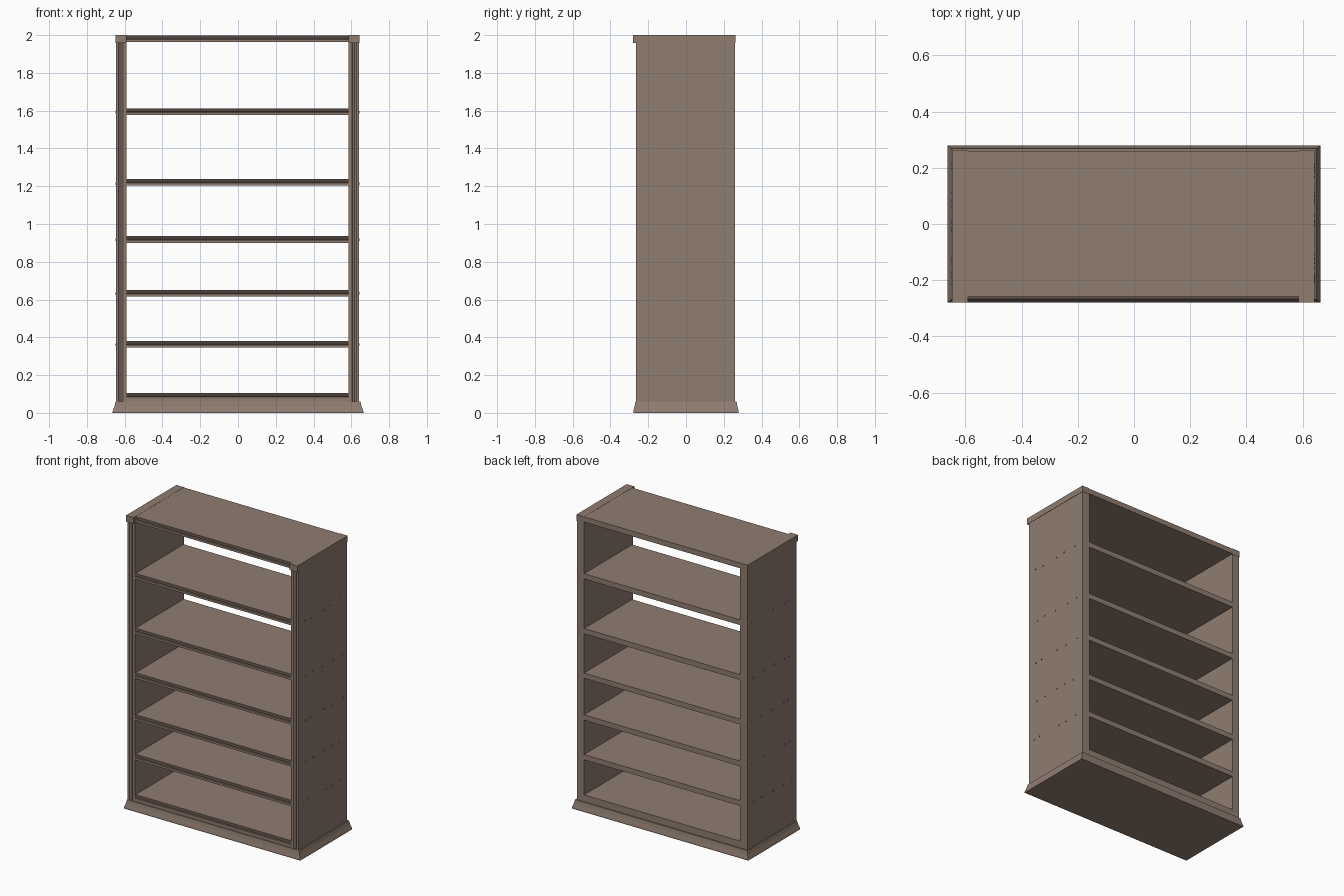
import bpy, bmesh, math, random
from mathutils import Vector

if "Cube" in bpy.data.objects:
    bpy.data.objects.remove(bpy.data.objects["Cube"])
random.seed(3)

wood = bpy.data.materials.new("brown wood")
wood.diffuse_color = (0.28, 0.205, 0.165, 1)
wood.use_nodes = True
wood.node_tree.nodes["Principled BSDF"].inputs["Base Color"].default_value = wood.diffuse_color

CX = -0.0025          # carcass centre
IN, OUT = 0.588, 0.643  # inner and outer face of the sides


def finish(name, bm):
    bmesh.ops.recalc_face_normals(bm, faces=bm.faces)
    me = bpy.data.meshes.new(name)
    bm.to_mesh(me)
    bm.free()
    me.materials.append(wood)
    ob = bpy.data.objects.new(name, me)
    bpy.context.collection.objects.link(ob)
    return ob


def prism(name, profile, offset):
    """Extrude a closed 3D outline along an offset vector."""
    bm = bmesh.new()
    face = bm.faces.new([bm.verts.new(p) for p in profile])
    new = bmesh.ops.extrude_face_region(bm, geom=[face])["geom"]
    moved = [v for v in new if isinstance(v, bmesh.types.BMVert)]
    bmesh.ops.translate(bm, verts=moved, vec=Vector(offset))
    return finish(name, bm)


def box(name, x0, x1, y0, y1, z0, z1):
    outline = [(x0, y0, z0), (x1, y0, z0), (x1, y1, z0), (x0, y1, z0)]
    return prism(name, outline, (0, 0, z1 - z0))


# Sides with a fluted front edge, and end caps on top of them
side_section = [(IN, 0.26), (IN, -0.265), (0.607, -0.265), (0.612, -0.257),
                (0.618, -0.254), (0.624, -0.257), (0.629, -0.265),
                (OUT, -0.265), (OUT, 0.26)]
for s, tag in ((-1, "left"), (1, "right")):
    prism(tag + "_side", [(CX + s * x, y, 0.06) for x, y in side_section],
          (0, 0, 1.90))
    xs = sorted((CX + s * IN, CX + s * (OUT + 0.002)))
    box(tag + "_top_cap", xs[0], xs[1], -0.28, 0.262, 1.958, 2.0)

# Shelves with a stepped and grooved front moulding (y, height below top)
shelf_section = [(0.26, 0), (-0.258, 0), (-0.258, 0.006), (-0.264, 0.008),
                 (-0.266, 0.013), (-0.264, 0.016), (-0.258, 0.018),
                 (-0.258, 0.020), (-0.266, 0.022), (-0.266, 0.036),
                 (0.26, 0.036)]
for i, top in enumerate((0.106, 0.381, 0.651, 0.936, 1.239, 1.612, 1.999)):
    prism("shelf_%d" % (i + 1),
          [(CX - IN, y, top - d) for y, d in shelf_section], (2 * IN, 0, 0))

# Plinth with a flared outline, built as stacked rings: z, half x, half y
bm = bmesh.new()
rings = []
for z, hx, hy in ((0, 0.664, 0.279), (0.008, 0.664, 0.279),
                  (0.035, 0.654, 0.272), (0.06, 0.648, 0.268)):
    rings.append([bm.verts.new((a * hx, b * hy, z))
                  for a, b in ((-1, -1), (1, -1), (1, 1), (-1, 1))])
for lo, hi in zip(rings, rings[1:]):
    for k in range(4):
        n = (k + 1) % 4
        bm.faces.new((lo[k], lo[n], hi[n], hi[k]))
bm.faces.new(rings[0])
bm.faces.new(rings[-1])
finish("plinth", bm)
box("plinth_riser", CX - IN, CX + IN, -0.262, 0.26, 0.058, 0.072)

# Tiny nail heads on the outer sides at shelf height
bm = bmesh.new()
for z in (0.362, 0.632, 0.915, 1.213, 1.592):
    for y in (-0.2, -0.13, 0.0, 0.09, 0.19):
        for s in (-1, 1):
            ret = bmesh.ops.create_cube(bm, size=0.007)
            bmesh.ops.translate(bm, verts=ret["verts"], vec=(
                CX + s * (OUT + 0.0005), y + random.uniform(-0.03, 0.03),
                z + random.uniform(-0.004, 0.004)))
finish("nail_heads", bm)
